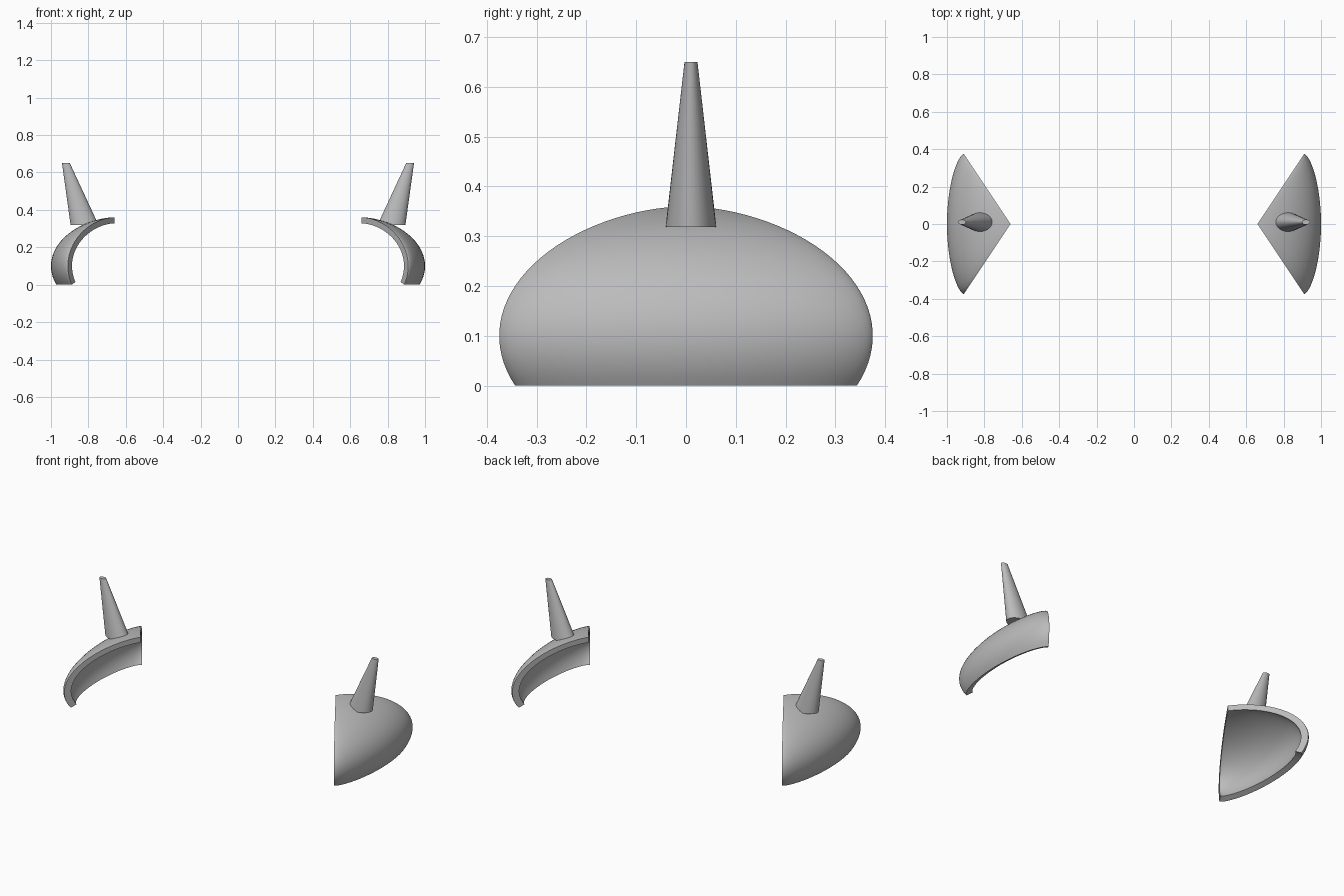
import bpy, bmesh, math
from mathutils import Vector

cube = bpy.data.objects.get("Cube")
if cube:
    bpy.data.objects.remove(cube, do_unlink=True)

grey = bpy.data.materials.new("plain_grey")
grey.use_nodes = True
grey.diffuse_color = (0.5, 0.5, 0.5, 1)
grey.node_tree.nodes["Principled BSDF"].inputs["Base Color"].default_value = (0.5, 0.5, 0.5, 1)

ROWS, COLS = 32, 40
APEX_X, MID_Z = 0.66, 0.1


def make_object(name, bm):
    bmesh.ops.recalc_face_normals(bm, faces=bm.faces)
    mesh = bpy.data.meshes.new(name)
    bm.to_mesh(mesh)
    bm.free()
    mesh.materials.append(grey)
    obj = bpy.data.objects.new(name, mesh)
    bpy.context.collection.objects.link(obj)
    bpy.ops.object.select_all(action='DESELECT')
    obj.select_set(True)
    bpy.context.view_layer.objects.active = obj
    bpy.ops.object.shade_smooth_by_angle(angle=math.radians(35))
    return obj


def dome_grid(bm, side, width, height, floor):
    """Wedge of a dome: similar curved sections stacked from apex to floor."""
    apex = bm.verts.new((side * APEX_X, 0, MID_Z + height))
    end = math.pi / 2 + math.asin((MID_Z - floor) / height)
    rows = []
    for i in range(1, ROWS + 1):
        a = end * i / ROWS
        s = width * math.sin(a) ** (2 / 1.8)
        z = MID_Z + height * math.cos(a)
        row = []
        for j in range(COLS + 1):
            p = math.sin(math.pi * (j / COLS - 0.5))
            x = 0.25 + 0.09 * max(0, 1 - p * p) ** 0.65
            # the cut ends stay on the two vertical planes through the apex
            row.append(bm.verts.new((side * (APEX_X + s * x), s * 0.375 * p, z)))
        rows.append(row)
    for j in range(COLS):
        bm.faces.new((apex, rows[0][j], rows[0][j + 1]))
        for upper, lower in zip(rows, rows[1:]):
            bm.faces.new((upper[j], lower[j], lower[j + 1], upper[j + 1]))
    # closed boundary loop: down one cut, along the floor, up the other cut
    return [apex] + [r[0] for r in rows] + rows[-1][1:] + [r[-1] for r in rows[-2::-1]]


def shoulder_shell(name, side):
    bm = bmesh.new()
    outer = dome_grid(bm, side, 1.0, 0.26, 0.0)
    inner = dome_grid(bm, side, 0.91, 0.228, 0.015)
    n = len(outer)
    for k in range(n):
        m = (k + 1) % n
        bm.faces.new((outer[k], outer[m], inner[m], inner[k]))
    return make_object(name, bm)


def spike(name, side):
    """Leaning tapered spike with oval ends."""
    bm = bmesh.new()
    rings = []
    for x, z, rx, ry in ((0.82, 0.318, 0.075, 0.051), (0.92, 0.65, 0.021, 0.013)):
        centre = Vector((side * x, 0.01, z))
        rings.append([bm.verts.new(centre + Vector((rx * math.cos(t), ry * math.sin(t), 0)))
                      for t in (math.tau * k / 32 for k in range(32))])
    base, tip = rings
    for k in range(32):
        m = (k + 1) % 32
        bm.faces.new((base[k], base[m], tip[m], tip[k]))
    bm.faces.new(base)
    bm.faces.new(tip)
    return make_object(name, bm)


for label, side in (("left", 1), ("right", -1)):
    shoulder_shell(label + "_shoulder_shell", side)
    spike(label + "_spike", side)
